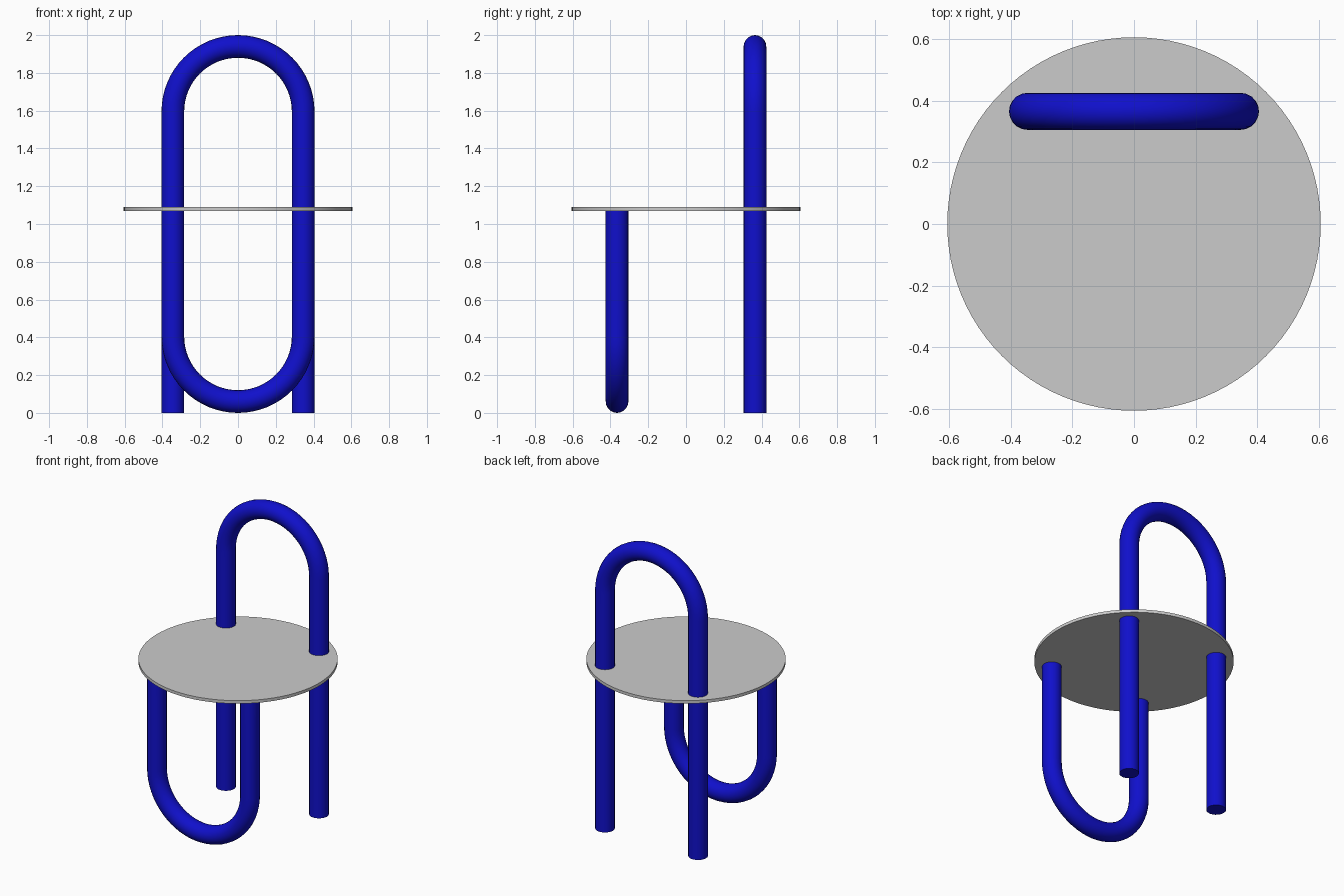
import bpy
from math import sin, cos, pi

cube = bpy.data.objects.get("Cube")
if cube:
    bpy.data.objects.remove(cube, do_unlink=True)


def material(name, rgb):
    mat = bpy.data.materials.new(name)
    mat.use_nodes = True
    mat.diffuse_color = (*rgb, 1)
    mat.node_tree.nodes["Principled BSDF"].inputs["Base Color"].default_value = (*rgb, 1)
    return mat


blue = material("blue_tube", (0.005, 0.005, 0.6))
grey = material("light_grey", (0.6, 0.6, 0.6))

TUBE = 0.06      # tube radius
BEND = 0.345     # bend radius of the tube centre line
DEPTH = 0.365    # distance of each loop from the middle
SEAT_LOW, SEAT_HIGH = 1.07, 1.09


def smooth(obj):
    bpy.ops.object.select_all(action='DESELECT')
    obj.select_set(True)
    bpy.context.view_layer.objects.active = obj
    bpy.ops.object.shade_smooth_by_angle(angle=pi / 5)


def bent_tube(name, y, end_z, bend_z, direction, steps=32):
    """U-shaped tube: two straight ends joined by a half circle."""
    path = [(BEND, y, end_z)]
    for i in range(steps + 1):
        a = pi * i / steps
        path.append((BEND * cos(a), y, bend_z + direction * BEND * sin(a)))
    path.append((-BEND, y, end_z))

    curve = bpy.data.curves.new(name, 'CURVE')
    curve.dimensions = '3D'
    curve.bevel_depth = TUBE
    curve.bevel_resolution = 8
    curve.use_fill_caps = True
    spline = curve.splines.new('POLY')
    spline.points.add(len(path) - 1)
    for point, co in zip(spline.points, path):
        point.co = (*co, 1)
    obj = bpy.data.objects.new(name, curve)
    bpy.context.collection.objects.link(obj)

    bpy.ops.object.select_all(action='DESELECT')
    obj.select_set(True)
    bpy.context.view_layer.objects.active = obj
    bpy.ops.object.convert(target='MESH')
    obj = bpy.context.object
    obj.name = name
    obj.data.materials.clear()
    obj.data.materials.append(blue)
    smooth(obj)


# Rear legs rising through the seat into the backrest arch
bent_tube("back_legs_and_backrest", DEPTH, 0, 2 - TUBE - BEND, 1)

# Front legs joined by a bend at the floor
bent_tube("front_leg_loop", -DEPTH, SEAT_LOW, TUBE + BEND, -1)

# Thin round seat
bpy.ops.mesh.primitive_cylinder_add(
    vertices=96, radius=0.605, depth=SEAT_HIGH - SEAT_LOW,
    location=(0, 0, (SEAT_LOW + SEAT_HIGH) / 2))
seat = bpy.context.object
seat.name = "seat"
seat.data.materials.append(grey)
smooth(seat)
